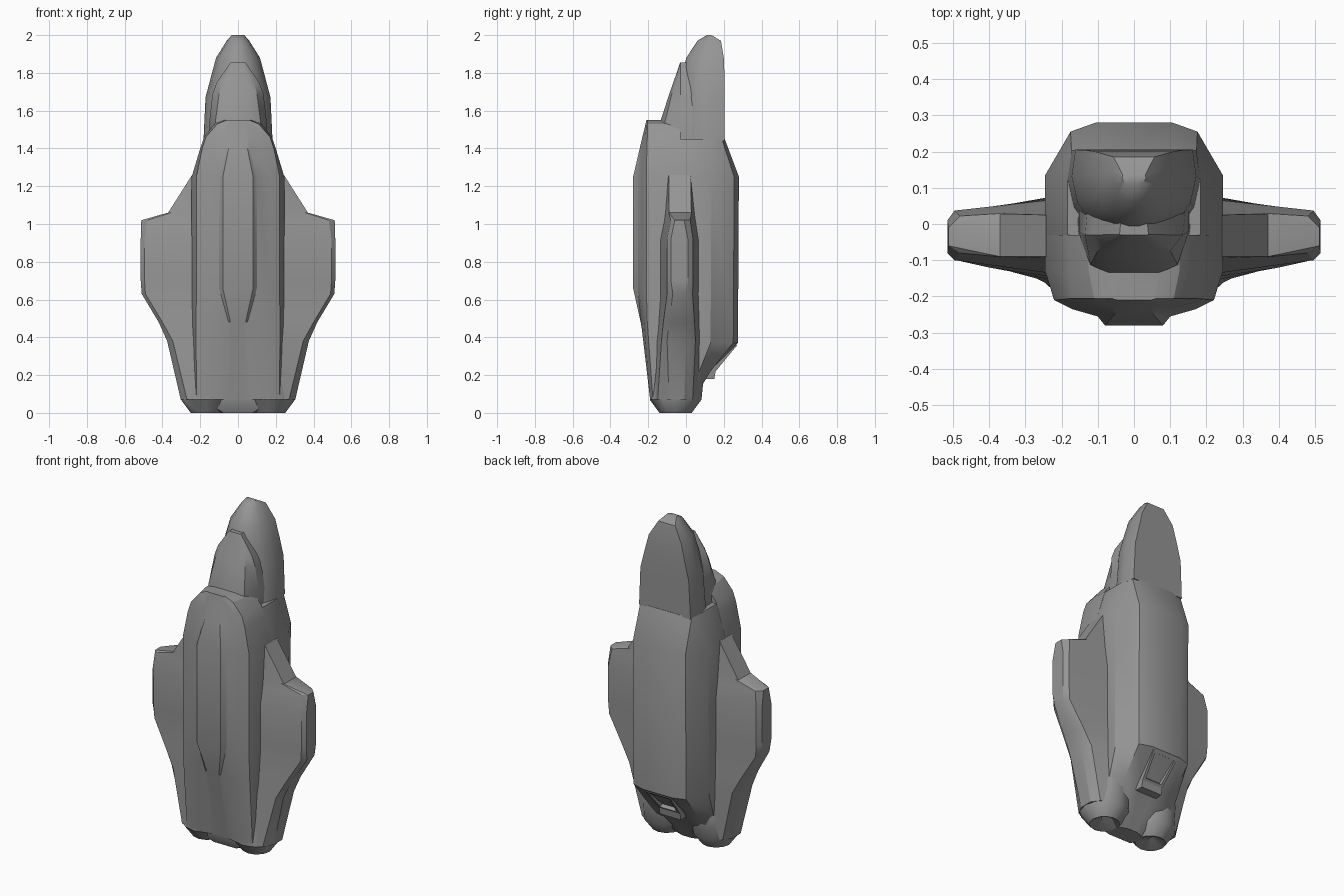
import bpy, bmesh, math

# One dark grey for the whole craft
dark = bpy.data.materials.new("dark_grey")
dark.diffuse_color = (0.30, 0.30, 0.30, 1)


def finish(name, bm, angle=28):
    bmesh.ops.remove_doubles(bm, verts=bm.verts, dist=0.0005)
    bmesh.ops.recalc_face_normals(bm, faces=bm.faces)
    me = bpy.data.meshes.new(name)
    bm.to_mesh(me)
    bm.free()
    me.materials.append(dark)
    ob = bpy.data.objects.new(name, me)
    bpy.context.collection.objects.link(ob)
    bpy.ops.object.select_all(action='DESELECT')
    ob.select_set(True)
    bpy.context.view_layer.objects.active = ob
    bpy.ops.object.shade_smooth_by_angle(angle=math.radians(angle))
    return ob


def skin(sections, symmetric=True):
    """Skin z-sections (z, [(x, y)...]); half outlines run back to front."""
    bm = bmesh.new()
    rings = []
    for z, pts in sections:
        if symmetric:
            pts = pts + [(-x, y) for x, y in reversed(pts) if x > 0]
        rings.append([bm.verts.new((x, y, z)) for x, y in pts])
    n = len(rings[0])
    for a, b in zip(rings, rings[1:]):
        for i in range(n):
            j = (i + 1) % n
            bm.faces.new((a[i], a[j], b[j], b[i]))
    bm.faces.new(rings[0])
    bm.faces.new(rings[-1])
    return bm


def mirror(ob):
    m = ob.modifiers.new("mirror", 'MIRROR')
    m.use_axis[0] = True


# Main hull: chamfered back, flat sides
def hull(z, yb, bw, sw, ys, mw, ym, yf):
    return z, [(bw, yb), (sw, ys), (mw, ym), (mw, -0.10), (mw * 0.85, yf)]


finish("hull", skin([
    hull(0.00, -0.01, 0.03, 0.06, -0.02, 0.09, -0.04, -0.125),
    hull(0.07, 0.03, 0.03, 0.12, 0.04, 0.22, 0.02, -0.165),
    hull(0.22, 0.125, 0.06, 0.17, 0.13, 0.235, 0.07, -0.18),
    hull(0.37, 0.275, 0.10, 0.175, 0.25, 0.245, 0.13, -0.18),
    hull(1.25, 0.28, 0.105, 0.175, 0.255, 0.245, 0.135, -0.18),
    hull(1.45, 0.205, 0.10, 0.172, 0.19, 0.183, 0.12, -0.16),
]))


# Front plate with the raised central ridge
def plate(z, side, yside, *front):
    return z, [(side, -0.03), (side, yside)] + list(front)


finish("front_plate", skin([
    plate(0.07, 0.24, -0.10, (0.22, -0.175), (0.17, -0.19), (0.06, -0.170), (0.04, -0.165)),
    plate(0.48, 0.245, -0.13, (0.222, -0.205), (0.17, -0.222), (0.05, -0.238), (0.04, -0.24)),
    plate(0.66, 0.245, -0.13, (0.22, -0.21), (0.17, -0.235), (0.10, -0.255), (0.08, -0.28)),
    plate(1.25, 0.245, -0.13, (0.22, -0.21), (0.17, -0.235), (0.10, -0.255), (0.08, -0.28)),
    plate(1.40, 0.20, -0.13, (0.19, -0.207), (0.145, -0.222), (0.06, -0.243), (0.05, -0.245)),
    plate(1.46, 0.18, -0.13, (0.17, -0.205), (0.13, -0.215), (0.055, -0.23), (0.045, -0.231)),
    plate(1.53, 0.125, -0.13, (0.11, -0.205), (0.09, -0.21), (0.05, -0.213), (0.04, -0.214)),
    plate(1.55, 0.07, -0.13, (0.06, -0.205), (0.055, -0.208), (0.045, -0.21), (0.035, -0.21)),
]))


# Nose: flat back, rounded front
def nose(z, w, yb, yf):
    d = yb - yf
    arc = [(w * math.cos(math.radians(t)), yb - d * (0.3 + 0.7 * math.sin(math.radians(t))))
           for t in (0, 25, 45, 65, 82)]
    return z, [(w * 0.94, yb)] + arc


finish("nose", skin([
    nose(1.44, 0.183, 0.203, -0.06), nose(1.67, 0.172, 0.205, -0.04),
    nose(1.78, 0.143, 0.204, -0.025), nose(1.88, 0.116, 0.200, 0.00),
    nose(1.97, 0.060, 0.185, 0.06), nose(2.00, 0.033, 0.135, 0.11),
]), 40)

# Canopy hump in front of the nose
finish("canopy", skin([
    (1.43, [(0.15, 0.13), (0.155, -0.02), (0.13, -0.11), (0.08, -0.14)]),
    (1.54, [(0.15, 0.13), (0.152, -0.02), (0.12, -0.112), (0.07, -0.137)]),
    (1.69, [(0.12, 0.13), (0.135, -0.03), (0.10, -0.074), (0.06, -0.088)]),
    (1.75, [(0.09, 0.13), (0.112, -0.03), (0.085, -0.058), (0.05, -0.067)]),
    (1.855, [(0.03, 0.07), (0.04, -0.029), (0.035, -0.030), (0.025, -0.031)]),
]))


# Stub wings: thick root, bevelled tip, tail fairing running to the engines
def wing(z, xo, xt, root, out, tip):
    return z, [(0.20, root[1]), (xo, out[1]), (xt, tip[1]),
               (xt, tip[0]), (xo, out[0]), (0.20, root[0])]


mirror(finish("wing", skin([
    wing(0.07, 0.27, 0.303, (-0.185, 0.07), (-0.15, 0.035), (-0.09, -0.01)),
    wing(0.38, 0.345, 0.375, (-0.16, 0.08), (-0.13, 0.05), (-0.10, 0.0)),
    wing(0.48, 0.40, 0.42, (-0.15, 0.075), (-0.12, 0.045), (-0.09, 0.0)),
    wing(0.63, 0.49, 0.51, (-0.14, 0.07), (-0.10, 0.035), (-0.07, 0.0)),
    wing(0.70, 0.495, 0.515, (-0.14, 0.07), (-0.10, 0.037), (-0.08, 0.01)),
    wing(0.92, 0.495, 0.515, (-0.14, 0.07), (-0.10, 0.037), (-0.08, 0.01)),
    wing(1.02, 0.48, 0.512, (-0.12, 0.055), (-0.08, 0.022), (-0.06, -0.01)),
    wing(1.06, 0.355, 0.37, (-0.115, 0.05), (-0.092, 0.03), (-0.09, 0.028)),
    wing(1.26, 0.235, 0.243, (-0.10, 0.03), (-0.095, 0.025), (-0.09, 0.025)),
], symmetric=False)))


# Engines: two lobes with recessed conical nozzles
def ring(z, r, cx=0.165, cy=-0.055, n=12):
    return z, [(cx + r * math.cos(2 * math.pi * i / n), cy + r * math.sin(2 * math.pi * i / n))
               for i in range(n)]


mirror(finish("engine", skin([
    ring(0.05, 0.01), ring(0.0, 0.08), ring(0.0, 0.085), ring(0.07, 0.137),
    ring(0.20, 0.135, 0.165, -0.04), ring(0.40, 0.11, 0.14, -0.03), ring(0.60, 0.08, 0.13),
], symmetric=False), 40))

# Rear vent: hood on the back slope with a sunken opening
bm = skin([
    (0.18, [(0.07, 0.15), (0.08, 0.0)]),
    (0.22, [(0.07, 0.157), (0.09, 0.0)]),
    (0.36, [(0.085, 0.272), (0.10, 0.0)]),
])
bmesh.ops.recalc_face_normals(bm, faces=bm.faces)
bm.normal_update()
slope = [f for f in bm.faces if f.normal.y > 0.4 and f.normal.z < -0.4]
bmesh.ops.inset_region(bm, faces=slope, thickness=0.022, depth=0)
bmesh.ops.inset_region(bm, faces=slope, thickness=0.004, depth=-0.03)
finish("rear_vent", bm)
